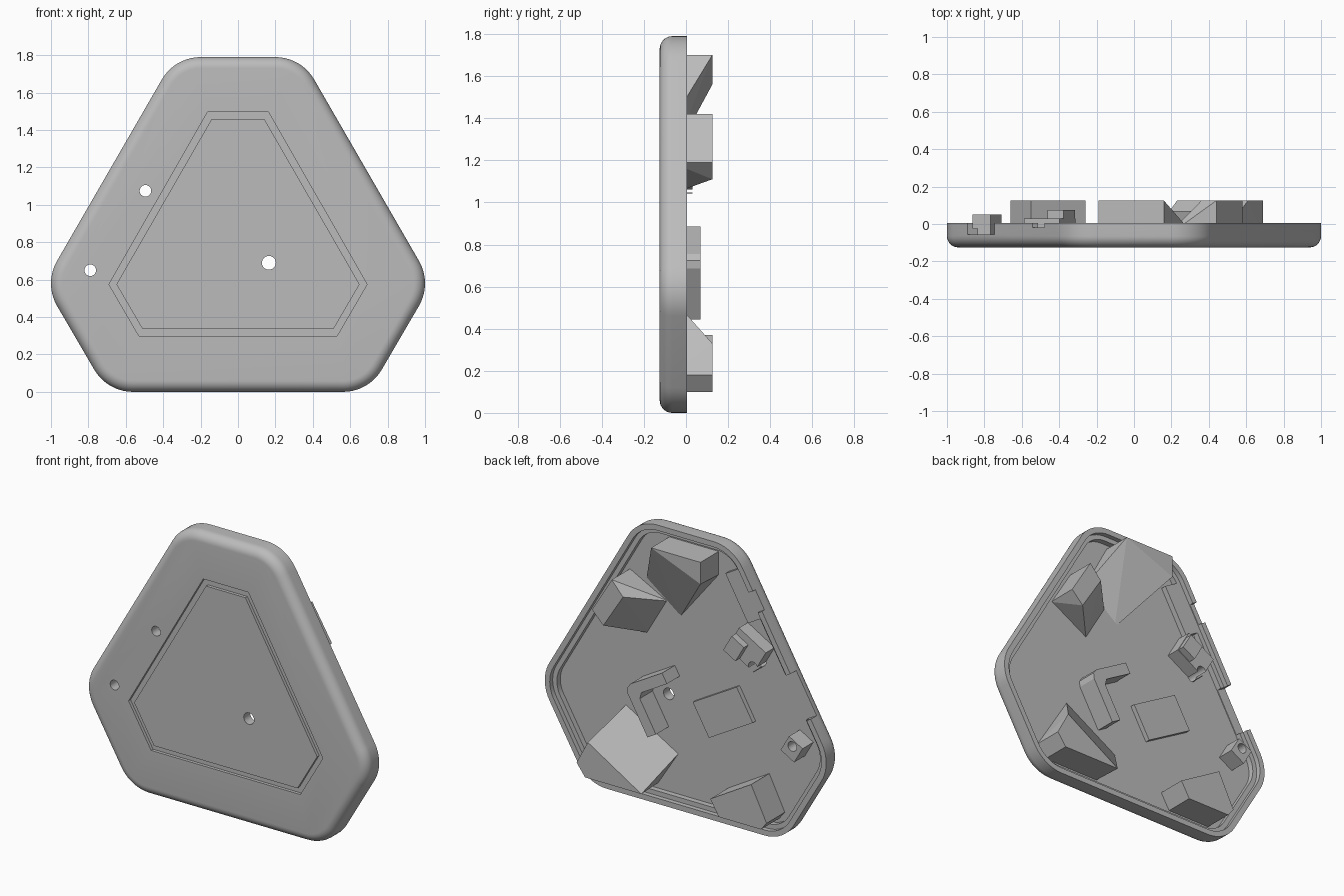
import bpy, bmesh, math
from mathutils import Vector

cube = bpy.data.objects.get("Cube")
if cube:
    bpy.data.objects.remove(cube, do_unlink=True)

grey = bpy.data.materials.new("plain_grey")
grey.use_nodes = True
grey.diffuse_color = (0.5, 0.5, 0.5, 1)
grey.node_tree.nodes["Principled BSDF"].inputs["Base Color"].default_value = grey.diffuse_color

FRONT, FLOOR, RIM, TOP = -0.125, -0.06, 0.005, 0.125
BASE = FLOOR - 0.01
RADIUS = 0.24


def finish(name, bm):
    bmesh.ops.recalc_face_normals(bm, faces=bm.faces[:])
    mesh = bpy.data.meshes.new(name)
    bm.to_mesh(mesh)
    bm.free()
    mesh.materials.append(grey)
    obj = bpy.data.objects.new(name, mesh)
    bpy.context.collection.objects.link(obj)
    return obj


def loft(name, loops):
    """Skin a stack of equal loops and cap both ends."""
    bm = bmesh.new()
    rings = [[bm.verts.new(p) for p in loop] for loop in loops]
    n = len(rings[0])
    for a, b in zip(rings, rings[1:]):
        for i in range(n):
            j = (i + 1) % n
            bm.faces.new((a[i], a[j], b[j], b[i]))
    bm.faces.new(rings[0])
    bm.faces.new(rings[-1])
    return finish(name, bm)


def at(points, y):
    return [(x, y, z) for x, z in points]


def prism(name, points, y0, y1):
    return loft(name, [at(points, y0), at(points, y1)])


def hull(name, low, high):
    """Wedge block between a floor outline and a raised outline."""
    bm = bmesh.new()
    for p in at(low, BASE) + at(high, TOP):
        bm.verts.new(p)
    bmesh.ops.convex_hull(bm, input=bm.verts[:])
    bmesh.ops.dissolve_limit(bm, angle_limit=0.02, verts=bm.verts[:], edges=bm.edges[:])
    return finish(name, bm)


def turned(cx, cz, w, h, deg=30):
    """Rectangle turned about its centre."""
    c, s = math.cos(math.radians(deg)), math.sin(math.radians(deg))
    return [(cx + u * c - v * s, cz + u * s + v * c)
            for u, v in ((-w/2, -h/2), (w/2, -h/2), (w/2, h/2), (-w/2, h/2))]


def circle(cx, cz, r, n=24):
    return [(cx + r * math.cos(math.tau * i / n), cz + r * math.sin(math.tau * i / n))
            for i in range(n)]


def mirrored(half):
    return half + [(-x, z) for x, z in reversed(half)]


def rounded(offset, y, steps=10):
    """Rounded six-sided outline, moved inward by offset."""
    loop = []
    for k, (x, z) in enumerate(mirrored([(0.70, 0), (1.037, 0.58), (0.338, 1.79)])):
        start = math.radians(-90 + 60 * k)
        mid = start + math.pi / 6
        d = RADIUS / math.cos(math.pi / 6)
        cx, cz = x - d * math.cos(mid), z - d * math.sin(mid)
        for i in range(steps + 1):
            a = start + math.pi / 3 * i / steps
            loop.append((cx + (RADIUS - offset) * math.cos(a), y,
                         cz + (RADIUS - offset) * math.sin(a)))
    return loop


def cut(obj, cutters):
    bpy.context.view_layer.objects.active = obj
    for c in cutters:
        mod = obj.modifiers.new("cut", "BOOLEAN")
        mod.operation, mod.solver, mod.object = "DIFFERENCE", "EXACT", c
        bpy.ops.object.modifier_apply(modifier=mod.name)


# Tray shell with rounded front edge and stepped rim
edge = 0.06
profile = [(edge * (1 - math.sin(t)), FRONT + edge * (1 - math.cos(t)))
           for t in (math.pi / 2 * i / 8 for i in range(9))]
profile += [(0, RIM), (0.035, RIM), (0.035, -0.025), (0.065, -0.025), (0.065, FLOOR)]
shell = loft("shell", [rounded(o, y) for o, y in profile])

# Front panel surrounded by a narrow groove
pocket = prism("pocket_cutter", mirrored([(0.53, 0.30), (0.69, 0.575), (0.16, 1.50)]),
               FRONT - 0.05, FRONT + 0.02)
panel = prism("front_panel", mirrored([(0.51, 0.335), (0.65, 0.575), (0.14, 1.46)]),
              FRONT, FRONT + 0.025)

# Small connector housings behind the side holes
upper_housing = prism("upper_housing", turned(-0.45, 1.17, 0.22, 0.17), BASE, 0.03)
upper_clip = prism("upper_clip", turned(-0.39, 1.18, 0.10, 0.12), BASE, 0.075)
lower_housing = prism("lower_housing", turned(-0.785, 0.63, 0.11, 0.12), BASE, 0.05)

# Round holes and rim notches
holes = [prism("hole_cutter", circle(x, z, r), -0.3, 0.3)
         for x, z, r in ((-0.495, 1.075, 0.031), (-0.79, 0.65, 0.031), (0.165, 0.69, 0.037))]
notches = [prism("notch_cutter", turned(-0.80, 0.95, 0.17, 0.29, -30), -0.055, 0.2),
           prism("notch_cutter", turned(-0.51, 1.49, 0.16, 0.13, -30), -0.02, 0.2)]
cut(shell, [pocket] + holes + notches)
for part in (panel, upper_housing, upper_clip, lower_housing):
    cut(part, holes)
for c in [pocket] + holes + notches:
    bpy.data.objects.remove(c, do_unlink=True)

# Sloped support blocks
hull("top_block",
     [(-0.19, 1.70), (-0.19, 1.55), (0.09, 1.20), (0.33, 1.38), (0.16, 1.70)],
     [(0.16, 1.70), (-0.19, 1.70), (-0.19, 1.56)])
hull("upper_left_block",
     [(0.44, 1.42), (0.58, 1.19), (0.31, 1.04), (0.17, 1.28)],
     [(0.44, 1.42), (0.58, 1.19), (0.50, 1.11), (0.36, 1.33)])
hull("lower_left_block",
     [(0.46, 0.55), (0.69, 0.18), (0.63, 0.10), (0.24, 0.10), (0.09, 0.335)],
     [(0.61, 0.33), (0.69, 0.18), (0.63, 0.10), (0.23, 0.10)])
foot = [(-0.26, 0.20), (-0.55, 0.37), (-0.66, 0.15), (-0.62, 0.10), (-0.32, 0.10)]
prism("lower_right_block", foot, BASE, TOP)

# Angled bracket with a softened corner
corner = Vector((0.39, 0.73))
along, down = Vector((-0.866, 0.5)), Vector((-0.5, -0.866))
arm = [(0.05, 0), (0.31, 0), (0.31, 0.07), (0.10, 0.07), (0.07, 0.10),
       (0.07, 0.33), (0, 0.33), (0, 0.05), (0.015, 0.015)]
prism("corner_bracket", [tuple(corner + along * u + down * v) for u, v in arm], BASE, 0.07)

# Low pad and side strip
prism("centre_pad", turned(-0.24, 0.69, 0.36, 0.23, 120 + 30), BASE, -0.03)
prism("side_strip", turned(-0.39, 1.48, 0.11, 0.32, -30), BASE, -0.025)

# Smooth the rounded edges, keep the rest crisp
bpy.ops.object.select_all(action="DESELECT")
shell.select_set(True)
bpy.context.view_layer.objects.active = shell
bpy.ops.object.shade_smooth_by_angle(angle=math.radians(30))
